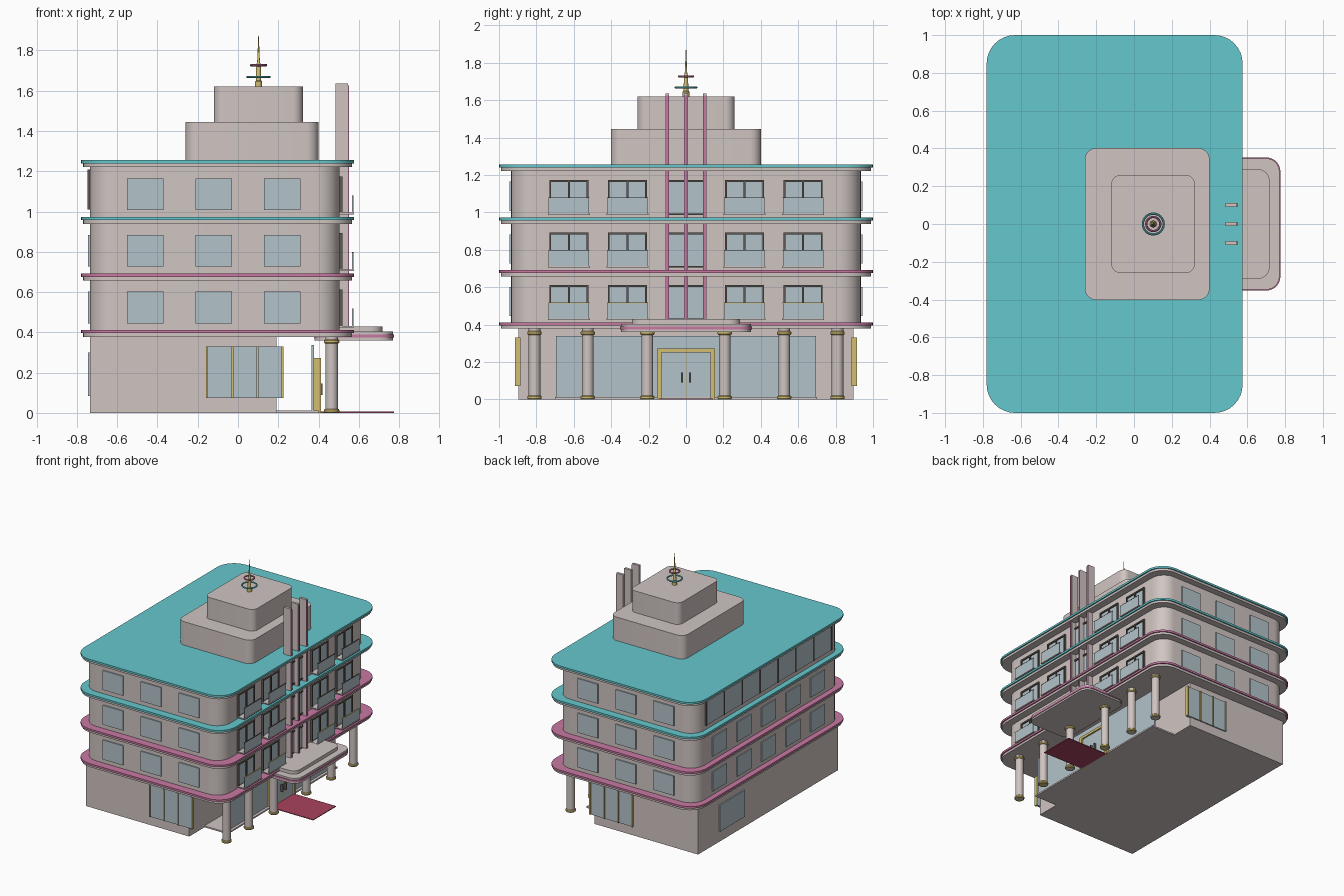
import bpy, bmesh, math

cube = bpy.data.objects.get("Cube")
if cube:
    bpy.data.objects.remove(cube, do_unlink=True)


def material(name, rgb):
    m = bpy.data.materials.new(name)
    m.use_nodes = True
    m.diffuse_color = (*rgb, 1)
    m.node_tree.nodes["Principled BSDF"].inputs["Base Color"].default_value = (*rgb, 1)
    return m


WALL = material("warm_grey_plaster", (0.63, 0.56, 0.54))
CYAN = material("turquoise_trim", (0.13, 0.58, 0.61))
PINK = material("pink_trim", (0.58, 0.19, 0.36))
GLASS = material("pale_blue_glass", (0.45, 0.55, 0.60))
GOLD = material("brass", (0.66, 0.52, 0.17))
DARK = material("dark_frame", (0.12, 0.10, 0.09))
RED = material("red_carpet", (0.40, 0.055, 0.11))
parts = []


def finish(bm, name, mat):
    bmesh.ops.recalc_face_normals(bm, faces=bm.faces)
    me = bpy.data.meshes.new(name)
    bm.to_mesh(me)
    bm.free()
    me.materials.append(mat)
    ob = bpy.data.objects.new(name, me)
    bpy.context.collection.objects.link(ob)
    parts.append(ob)
    return ob


def box(name, x, y, z, mat):
    """Box from (min, max) ranges."""
    bm = bmesh.new()
    bmesh.ops.create_cube(bm, size=1)
    for v in bm.verts:
        v.co = [(a + b) / 2 + c * (b - a) for c, (a, b) in zip(v.co, (x, y, z))]
    return finish(bm, name, mat)


def rounded(name, x, y, z, radius, mat, steps=8):
    """Upright prism with rounded corners; y is the half width."""
    bm = bmesh.new()
    cx, hx = (x[0] + x[1]) / 2, (x[1] - x[0]) / 2
    ring = []
    for q, (sx, sy) in enumerate(((1, 1), (-1, 1), (-1, -1), (1, -1))):
        for i in range(steps + 1):
            a = (q + i / steps) * math.pi / 2
            ring.append(bm.verts.new((cx + sx * (hx - radius) + radius * math.cos(a),
                                      sy * (y - radius) + radius * math.sin(a), z[0])))
    base = bm.faces.new(ring)
    top = bmesh.ops.extrude_face_region(bm, geom=[base])["geom"]
    for v in top:
        if isinstance(v, bmesh.types.BMVert):
            v.co.z = z[1]
    return finish(bm, name, mat)


def lathe(name, x, y, profile, mat, closed=False, steps=24):
    """Revolve (radius, height) points about an upright axis."""
    bm = bmesh.new()
    rings = [[bm.verts.new((x + r * math.cos(k * math.tau / steps),
                            y + r * math.sin(k * math.tau / steps), h))
              for k in range(steps)] for r, h in profile]
    pairs = list(zip(rings, rings[1:]))
    if closed:
        pairs.append((rings[-1], rings[0]))
    else:
        bm.faces.new(rings[0])
        bm.faces.new(rings[-1])
    for a, b in pairs:
        for k in range(steps):
            n = (k + 1) % steps
            bm.faces.new((a[k], a[n], b[n], b[k]))
    return finish(bm, name, mat)


# Main masses: ground floor, upper storeys, stepped penthouse
BACK, FRONT = -0.735, 0.505
box("ground_floor", (BACK, 0.19), (-0.895, 0.895), (0, 0.385), WALL)
rounded("upper_storeys", (BACK, FRONT), 0.935, (0.385, 1.235), 0.12, WALL)
rounded("penthouse_lower", (-0.26, 0.40), 0.402, (1.25, 1.445), 0.06, WALL)
rounded("penthouse_upper", (-0.12, 0.322), 0.26, (1.445, 1.62), 0.05, WALL)

# Projecting floor slabs with coloured caps
for top, mat in ((0.412, PINK), (0.692, PINK), (0.973, CYAN), (1.255, CYAN)):
    rounded("slab", (-0.77, 0.565), 0.99, (top - 0.034, top - 0.016), 0.14, WALL)
    rounded("slab_trim", (-0.78, 0.575), 1.0, (top - 0.016, top), 0.15, mat)

COLS = (-0.626, -0.313, 0, 0.313, 0.626)
for floor in range(3):
    z = 0.412 + 0.281 * floor
    # Plain windows on both ends
    for side in (-1, 1):
        for x in (-0.46, -0.12, 0.22):
            ys = sorted((side * 0.93, side * 0.944))
            box("end_window", (x - 0.09, x + 0.09), ys, (z + 0.033, z + 0.19), GLASS)
    # Rear windows; a continuous ribbon on the top storey
    if floor < 2:
        for y in COLS:
            box("rear_window", (BACK - 0.009, BACK + 0.01), (y - 0.09, y + 0.09),
                (z + 0.033, z + 0.19), GLASS)
    else:
        box("ribbon_window", (BACK - 0.008, BACK + 0.01), (-0.8, 0.8),
            (z + 0.035, z + 0.235), GLASS)
        for i in range(8):
            y = -0.8 + 1.6 * i / 7
            box("ribbon_mullion", (BACK - 0.012, BACK + 0.01), (y - 0.005, y + 0.005),
                (z + 0.035, z + 0.235), DARK)
    # Framed windows on the entrance face
    for y in COLS:
        lo, hi = z + 0.02, z + 0.2
        box("balcony_window", (FRONT - 0.01, FRONT + 0.004), (y - 0.1, y + 0.1), (lo, hi), GLASS)
        out = (FRONT - 0.01, FRONT + 0.014)
        box("window_head", out, (y - 0.104, y + 0.104), (hi - 0.012, hi), DARK)
        box("window_sill", out, (y - 0.104, y + 0.104), (lo - 0.008, lo), DARK)
        for dy in (-0.1, 0, 0.1):
            box("window_jamb", out, (y + dy - 0.005, y + dy + 0.005), (lo, hi), DARK)
        # Glass balconies, except behind the fins
        if y:
            rail = GOLD if floor == 0 else DARK
            box("balcony_floor", (FRONT, 0.575), (y - 0.112, y + 0.112), (z + 0.012, z + 0.02), WALL)
            box("balcony_glass", (0.567, 0.573), (y - 0.108, y + 0.108), (z + 0.02, z + 0.103), GLASS)
            box("balcony_rail", (0.566, 0.574), (y - 0.11, y + 0.11), (z + 0.102, z + 0.106), rail)

# Vertical fins with pink front edges
for y in (-0.1, 0, 0.1):
    box("fin", (0.485, 0.546), (y - 0.01, y + 0.01), (0.41, 1.635), WALL)
    box("fin_edge", (0.545, 0.55), (y - 0.008, y + 0.008), (0.41, 1.625), PINK)

# Entrance canopy
rounded("canopy_lower", (0.38, 0.77), 0.347, (0.36, 0.403), 0.07, WALL)
rounded("canopy_band", (0.377, 0.775), 0.352, (0.374, 0.389), 0.073, PINK)
rounded("canopy_upper", (0.40, 0.717), 0.29, (0.403, 0.43), 0.06, WALL)

# Colonnade
for side in (-1, 1):
    for y in (0.207, 0.525, 0.81):
        lathe("column", 0.465, side * y, [(0.031, 0), (0.031, 0.38)], WALL)
        for lo, hi in ((0, 0.02), (0.345, 0.365)):
            lathe("column_ring", 0.465, side * y,
                  [(0.034, lo), (0.038, lo + 0.005), (0.038, hi - 0.005), (0.034, hi)], GOLD)

# Glazed lobby front, plinth and carpet
box("plinth", (0.19, 0.40), (-0.70, 0.70), (0, 0.012), WALL)
box("lobby_glass", (0.366, 0.378), (-0.695, 0.695), (0.012, 0.338), GLASS)
box("carpet", (0.40, 0.775), (-0.145, 0.145), (0, 0.006), RED)

# Double entrance door
for side in (-1, 1):
    box("door_post", (0.378, 0.412), sorted((side * 0.132, side * 0.155)), (0, 0.272), GOLD)
    box("door_leaf", (0.380, 0.400), sorted((side * 0.003, side * 0.132)), (0.006, 0.252), GLASS)
    box("door_handle", (0.400, 0.42), sorted((side * 0.017, side * 0.026)), (0.09, 0.145), DARK)
box("door_head", (0.378, 0.412), (-0.155, 0.155), (0.252, 0.272), GOLD)
box("door_seam", (0.380, 0.402), (-0.003, 0.003), (0.006, 0.252), GOLD)

# Shop windows at both ends and a rear window on the ground floor
for side in (-1, 1):
    box("shop_window", (-0.155, 0.224), sorted((side * 0.885, side * 0.905)), (0.073, 0.33), GLASS)
    for x in (-0.153, -0.028, 0.098, 0.222):
        box("shop_mullion", (x - 0.005, x + 0.005), sorted((side * 0.885, side * 0.913)),
            (0.073, 0.33), GOLD)
box("rear_ground_window", (BACK - 0.009, BACK + 0.01), (0.31, 0.63), (0.085, 0.30), GLASS)

# Rooftop mast with two rings
MX = 0.102
lathe("mast", MX, 0, [(0.018, 1.62), (0.018, 1.645), (0.013, 1.65), (0.011, 1.73),
                      (0.007, 1.74), (0.001, 1.876)], GOLD)
for r, z, mat in ((0.055, 1.668, CYAN), (0.037, 1.727, PINK)):
    tube = [(r + 0.006 * math.cos(k * math.tau / 10), z + 0.006 * math.sin(k * math.tau / 10))
            for k in range(10)]
    lathe("mast_ring", MX, 0, tube, mat, closed=True, steps=32)

# Smooth the round parts and keep edges sharp
bpy.ops.object.select_all(action="DESELECT")
for ob in parts:
    ob.select_set(True)
bpy.context.view_layer.objects.active = parts[0]
bpy.ops.object.shade_smooth_by_angle(angle=math.radians(35))
